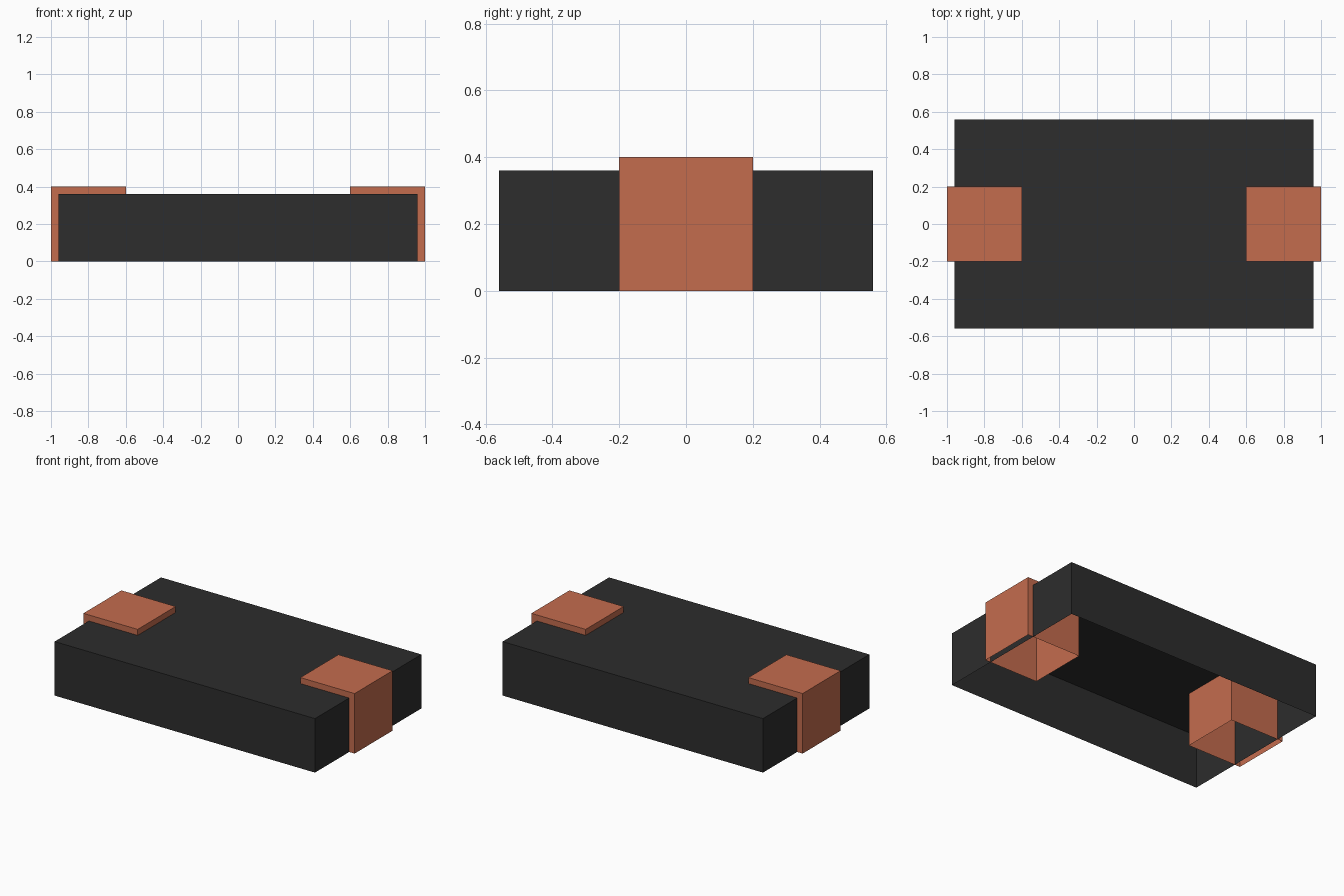
import bpy
import bmesh
from mathutils import Matrix, Vector

if "Cube" in bpy.data.objects:
    bpy.data.objects.remove(bpy.data.objects["Cube"], do_unlink=True)


def make_material(name, colour):
    mat = bpy.data.materials.new(name)
    mat.use_nodes = True
    mat.diffuse_color = colour
    mat.node_tree.nodes["Principled BSDF"].inputs["Base Color"].default_value = colour
    return mat


def open_box(name, centre_x, size, mat):
    """Thin-walled box standing on the ground with no bottom face."""
    bm = bmesh.new()
    place = Matrix.Translation((centre_x, 0, size[2] / 2)) @ Matrix.Diagonal(Vector(size)).to_4x4()
    bmesh.ops.create_cube(bm, size=1, matrix=place)
    bottom = [f for f in bm.faces if f.normal.z < -0.5]
    bmesh.ops.delete(bm, geom=bottom, context='FACES_ONLY')
    mesh = bpy.data.meshes.new(name)
    bm.to_mesh(mesh)
    bm.free()
    mesh.materials.append(mat)
    obj = bpy.data.objects.new(name, mesh)
    bpy.context.collection.objects.link(obj)
    return obj


charcoal = make_material("charcoal", (0.026, 0.026, 0.026, 1))
copper = make_material("copper", (0.552, 0.150, 0.076, 1))

# Main slab, hollow underneath
open_box("body", 0, (1.92, 1.12, 0.36), charcoal)

# Copper clasps wrapping over each end
for side, x in (("left", 0.8), ("right", -0.8)):
    open_box(side + "_clasp", x, (0.4, 0.4, 0.4), copper)
